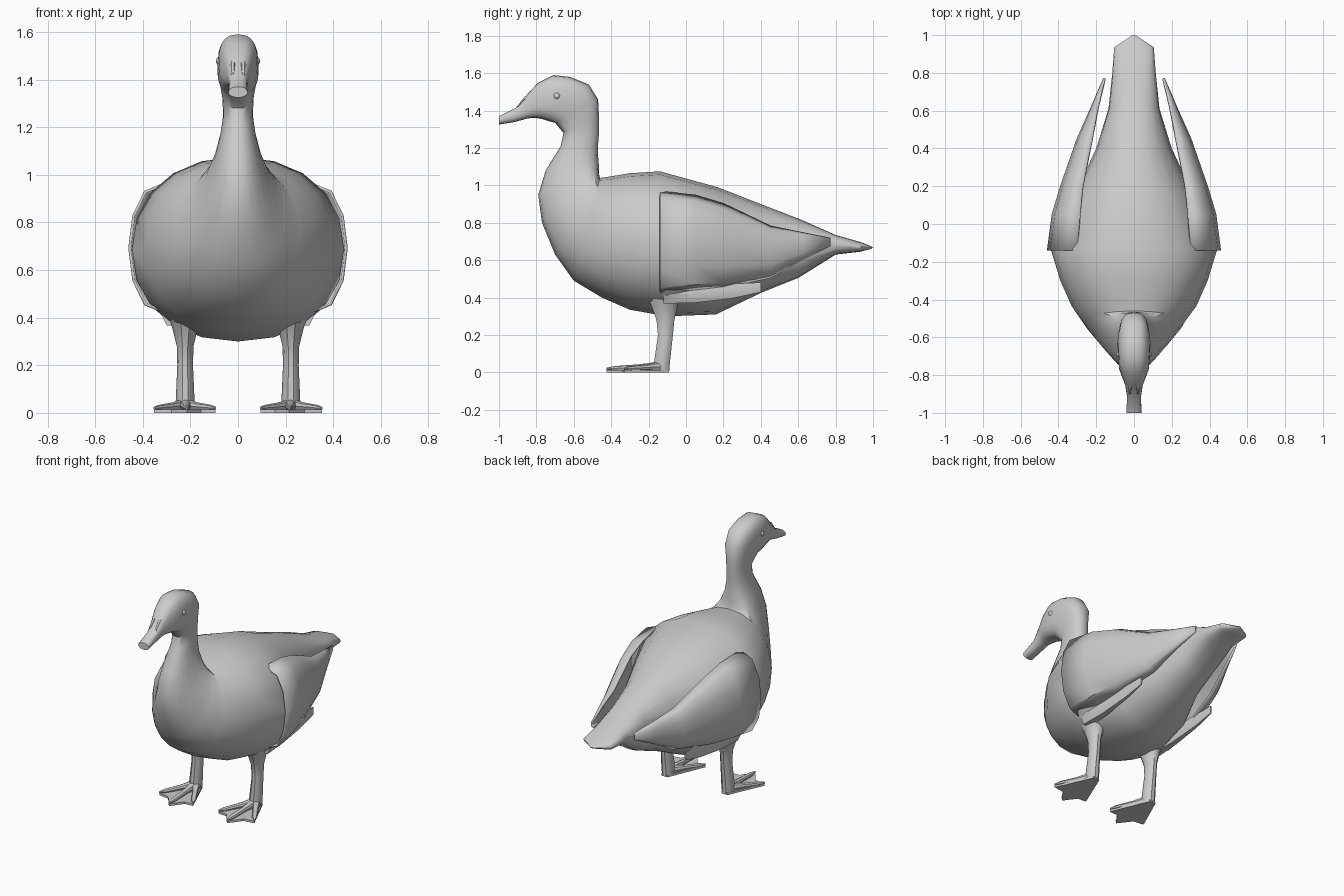
import bpy, bmesh, math
from mathutils import Vector

if "Cube" in bpy.data.objects:
    bpy.data.objects.remove(bpy.data.objects["Cube"])

shade = (0.6, 0.6, 0.6, 1)
grey = bpy.data.materials.new("plain_grey")
grey.use_nodes = True
grey.diffuse_color = shade
grey.node_tree.nodes["Principled BSDF"].inputs["Base Color"].default_value = shade


def finish(bm, name):
    """Turn a bmesh into a named, smooth-shaded grey object."""
    bmesh.ops.recalc_face_normals(bm, faces=bm.faces)
    mesh = bpy.data.meshes.new(name)
    bm.to_mesh(mesh)
    bm.free()
    obj = bpy.data.objects.new(name, mesh)
    bpy.context.collection.objects.link(obj)
    mesh.materials.append(grey)
    bpy.ops.object.select_all(action="DESELECT")
    obj.select_set(True)
    bpy.context.view_layer.objects.active = obj
    bpy.ops.object.shade_smooth_by_angle(angle=math.radians(40))
    return obj


def loft(name, rings, closed=True):
    """Bridge rows of points; closed rows also get end caps."""
    bm = bmesh.new()
    rows = [[bm.verts.new(point) for point in ring] for ring in rings]
    count = len(rows[0])
    for a, b in zip(rows, rows[1:]):
        for i in range(count if closed else count - 1):
            j = (i + 1) % count
            bm.faces.new((a[i], a[j], b[j], b[i]))
    if closed:
        bm.faces.new(rows[0])
        bm.faces.new(rows[-1])
    return finish(bm, name)


def signed_power(value, power):
    return math.copysign(abs(value) ** power, value)


def oval(centre, u, v, count, power=1):
    """Superellipse ring with half axes u and v."""
    ring = []
    for i in range(count):
        angle = math.tau * i / count
        ring.append(Vector(centre)
                    + Vector(u) * signed_power(math.cos(angle), power)
                    + Vector(v) * signed_power(math.sin(angle), power))
    return ring


def hull_ring(section):
    """Ring spanning an underside point and an upper point; tail and head are squarer."""
    low_y, low_z, top_y, top_z, half_width = section
    low, top = Vector((0, low_y, low_z)), Vector((0, top_y, top_z))
    squarer = low_y > 0.5 or top_z > 1.4
    return oval((low + top) / 2, (half_width, 0, 0), (top - low) / 2, 20,
                0.75 if squarer else 0.92)


# Underside y and z, upper y and z, half width: from the tail to the chest
trunk = [
    (.99, .66, 1, .67, .012), (.93, .645, .94, .695, .105), (.8, .63, .8, .735, .115),
    (.6, .505, .62, .815, .135), (.4, .425, .4, .9, .2), (.16, .31, .17, .99, .31),
    (-.1, .3, -.14, 1.075, .445), (-.3, .335, -.3, 1.065, .39),
    (-.45, .4, -.42, 1.045, .33), (-.6, .49, -.46, 1.04, .26),
    (-.7, .63, -.465, 1.06, .2), (-.77, .8, -.465, 1.1, .14),
]
# The same measures from the neck to the tip of the bill
neck_and_head = [
    (-.79, .95, -.47, 1.16, .1), (-.75, 1.08, -.47, 1.22, .077),
    (-.67, 1.21, -.465, 1.28, .063), (-.655, 1.28, -.465, 1.36, .065),
    (-.7, 1.335, -.47, 1.46, .077), (-.74, 1.345, -.52, 1.54, .087),
    (-.77, 1.355, -.62, 1.58, .085), (-.8, 1.36, -.71, 1.59, .08),
    (-.83, 1.36, -.79, 1.55, .062), (-.85, 1.357, -.86, 1.475, .046),
    (-.92, 1.338, -.91, 1.415, .037), (-1, 1.325, -1, 1.37, .04),
]
loft("body_neck_and_head", [hull_ring(s) for s in trunk + neck_and_head])


def wing_row(side, y, edge_x, outer_x, low_z, top_z):
    """Half oval bulging outwards between the lower and upper wing edges."""
    row = []
    for i in range(7):
        angle = math.pi * i / 6
        x = edge_x + (outer_x - edge_x) * abs(math.sin(angle)) ** 0.8
        z = (top_z + low_z) / 2 + (top_z - low_z) / 2 * math.cos(angle)
        row.append((side * x, y, z))
    return row


def upright_leg_ring(side, y, z, half_x, half_y):
    return oval((side * .222, y, z), (half_x, 0, 0), (0, half_y, 0), 10)


def toe(name, side, heel, tip):
    """Slim toe with a knuckle at the base and a small claw."""
    across = (tip - heel).normalized().cross(Vector((0, 0, 1)))
    rings = []
    for along, width, height in ((0, .03, .03), (.4, .018, .017),
                                 (.85, .016, .012), (1, .004, .006)):
        centre = heel.lerp(tip, along)
        ring = oval(centre, across * width, (0, 0, height), 8)
        rings.append([(side * p.x, p.y, p.z) for p in ring])
    loft(name, rings)


wing_sections = [
    (-.14, .3, .455, .42, .965), (.05, .285, .43, .44, .945), (.2, .27, .385, .455, .9),
    (.45, .22, .298, .51, .78), (.62, .188, .222, .605, .745), (.77, .152, .158, .68, .715),
]
thigh_feathers = [(-.12, .42, .05, .06), (.05, .42, .035, .055),
                  (.25, .435, .02, .045), (.4, .455, .006, .03)]
leg_sections = [(-.1, .45, .09, .15), (-.115, .36, .055, .075), (-.11, .28, .035, .05),
                (-.11, .2, .033, .042), (-.13, .04, .04, .045), (-.13, .008, .035, .045)]
nostril_ridge = [(-.83, 1.475, .012), (-.865, 1.462, .013), (-.9, 1.42, .008)]
heel = Vector((.222, -.12, .032))
toe_tips = {"inner": (.095, -.34), "middle": (.215, -.425), "outer": (.352, -.33)}

for side, label in ((1, "left"), (-1, "right")):
    # Folded wing, standing clear of the body towards its tip
    wing = loft(label + "_wing", [wing_row(side, *s) for s in wing_sections], closed=False)
    solid = wing.modifiers.new("thickness", "SOLIDIFY")
    solid.thickness = 0.012
    solid.offset = 0

    # Thigh feathers: tapering blade pointing backwards
    loft(label + "_thigh_feathers", [oval((side * .275, y, z), (w, 0, 0), (0, 0, h), 6)
                                     for y, z, w, h in thigh_feathers])

    # Leg with flared thigh
    loft(label + "_leg", [upright_leg_ring(side, *s) for s in leg_sections])

    # Three toes joined by a web
    for place, (x, y) in toe_tips.items():
        toe(f"{label}_{place}_toe", side, heel, Vector((x, y, .02)))
    outline = [(.2, -.09), (.245, -.09), toe_tips["outer"], (.28, -.34),
               toe_tips["middle"], (.155, -.345), toe_tips["inner"]]
    loft(label + "_foot_web", [[(side * x, y, z) for x, y in outline] for z in (0, .014)])

    # Eye and nostril ridge
    bm = bmesh.new()
    bmesh.ops.create_uvsphere(bm, u_segments=12, v_segments=8, radius=.02)
    bmesh.ops.translate(bm, verts=bm.verts, vec=(side * .073, -.69, 1.478))
    finish(bm, label + "_eye")
    loft(label + "_nostril", [oval((side * .022, y, z), (r, 0, 0), (0, 0, r), 6)
                              for y, z, r in nostril_ridge])
